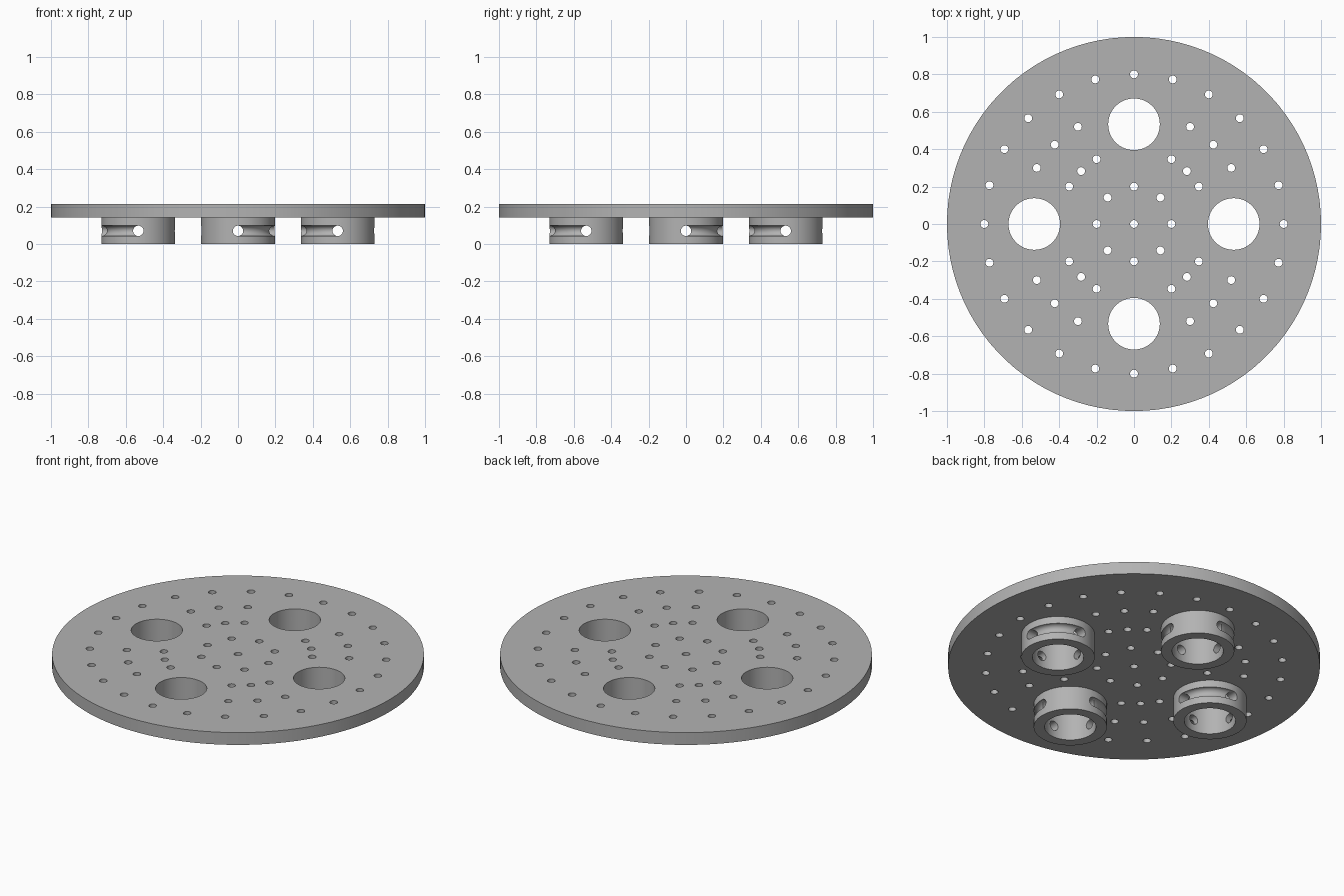
import bpy
import bmesh
from math import cos, sin, pi, radians
from mathutils import Matrix, Vector

cube = bpy.data.objects.get("Cube")
if cube:
    bpy.data.objects.remove(cube)

PLATE_R, PLATE_BOTTOM, TOP = 1.0, 0.14, 0.213
BOSS_AT, BOSS_R, BORE_R = 0.533, 0.197, 0.138
TIE_Z, TIE_R, PIN_R = 0.07, 0.028, 0.021

grey = bpy.data.materials.new("mid grey")
grey.use_nodes = True
colour = (0.45, 0.45, 0.45, 1)
grey.diffuse_color = colour
grey.node_tree.nodes["Principled BSDF"].inputs["Base Color"].default_value = colour


def add_cylinder(bm, centre, radius, length, sides, axis="Z"):
    turn = {"X": Matrix.Rotation(pi / 2, 4, "Y"),
            "Y": Matrix.Rotation(pi / 2, 4, "X"),
            "Z": Matrix.Identity(4)}[axis]
    bmesh.ops.create_cone(bm, cap_ends=True, segments=sides, radius1=radius,
                          radius2=radius, depth=length,
                          matrix=Matrix.Translation(centre) @ turn)


def add_arc_tube(bm, centre, start, steps=16, sides=20):
    """Quarter-circle tube that carves a groove round a boss."""
    rings = []
    for i in range(steps + 1):
        a = start + pi / 2 * i / steps
        out = Vector((cos(a), sin(a), 0))
        rings.append([bm.verts.new(centre + out * (BOSS_R + TIE_R * cos(t))
                                   + Vector((0, 0, TIE_R * sin(t))))
                      for t in (2 * pi * j / sides for j in range(sides))])
    faces = [bm.faces.new(rings[0]), bm.faces.new(rings[-1])]
    for r, s in zip(rings, rings[1:]):
        for j in range(sides):
            k = (j + 1) % sides
            faces.append(bm.faces.new((r[j], r[k], s[k], s[j])))
    bmesh.ops.recalc_face_normals(bm, faces=faces)


def make_object(name, bm):
    mesh = bpy.data.meshes.new(name)
    bm.to_mesh(mesh)
    bm.free()
    mesh.materials.append(grey)
    obj = bpy.data.objects.new(name, mesh)
    bpy.context.collection.objects.link(obj)
    return obj


def cut(obj, *cutters):
    """Subtract the cutters, then discard them."""
    bpy.context.view_layer.objects.active = obj
    for cutter in cutters:
        mod = obj.modifiers.new("cut", "BOOLEAN")
        mod.operation, mod.solver, mod.object = "DIFFERENCE", "EXACT", cutter
        mod.use_self = True
        bpy.ops.object.modifier_apply(modifier=mod.name)
        bpy.data.objects.remove(cutter)


def smooth(obj):
    bpy.ops.object.select_all(action="DESELECT")
    obj.select_set(True)
    bpy.context.view_layer.objects.active = obj
    bpy.ops.object.shade_smooth_by_angle(angle=radians(30))


# Round plate
bm = bmesh.new()
add_cylinder(bm, (0, 0, (PLATE_BOTTOM + TOP) / 2), PLATE_R, TOP - PLATE_BOTTOM, 100)
plate = make_object("round_plate", bm)

# Plate holes: four bores, and rings of pin holes as (radius, count, skip axes)
bm = bmesh.new()
for q in range(4):
    a = q * pi / 2
    add_cylinder(bm, (BOSS_AT * cos(a), BOSS_AT * sin(a), TOP), BORE_R, 0.4, 64)
add_cylinder(bm, (0, 0, TOP), PIN_R, 0.4, 20)
for radius, count, skip_axes in ((0.2, 8, False), (0.4, 12, True),
                                 (0.6, 12, True), (0.8, 24, False)):
    if skip_axes:
        angles = [q * pi / 2 + radians(d) for q in range(4) for d in (30, 45, 60)]
    else:
        angles = [2 * pi * i / count for i in range(count)]
    for a in angles:
        add_cylinder(bm, (radius * cos(a), radius * sin(a), TOP), PIN_R, 0.4, 20)
cut(plate, make_object("plate_hole_cutter", bm))
smooth(plate)

# Hollow bosses below the plate, with crossing tie holes and two tie grooves
for q, side in enumerate(("left", "back", "right", "front")):
    a = q * pi / 2
    middle = Vector((BOSS_AT * cos(a), BOSS_AT * sin(a), PLATE_BOTTOM / 2))
    bm = bmesh.new()
    add_cylinder(bm, middle, BOSS_R, PLATE_BOTTOM, 64)
    boss = make_object(side + "_boss", bm)

    cutters = []
    for axis in "ZXY":
        bm = bmesh.new()
        radius, sides = (BORE_R, 64) if axis == "Z" else (TIE_R, 20)
        add_cylinder(bm, middle, radius, 0.6, sides, axis)
        cutters.append(make_object("boss_hole_cutter", bm))
    for start in (a, a + pi):
        bm = bmesh.new()
        add_arc_tube(bm, Vector((middle.x, middle.y, TIE_Z)), start)
        cutters.append(make_object("groove_cutter", bm))
    cut(boss, *cutters)
    smooth(boss)
